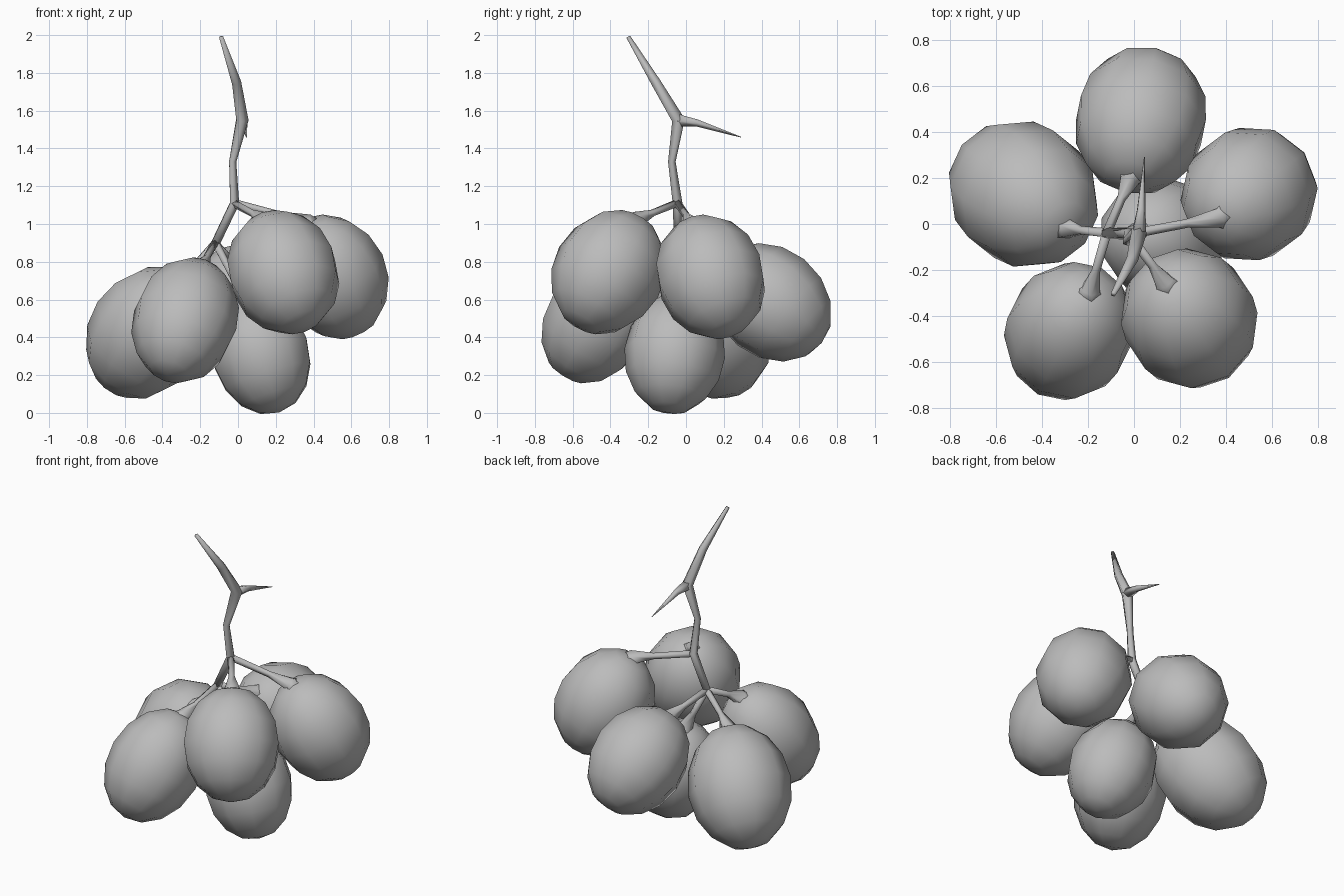
import bpy, bmesh, math
from mathutils import Vector, Matrix

cube = bpy.data.objects.get("Cube")
if cube:
    bpy.data.objects.remove(cube)

grey = bpy.data.materials.new("soft_grey")
grey.use_nodes = True
grey.diffuse_color = (0.5, 0.5, 0.5, 1)
grey.node_tree.nodes["Principled BSDF"].inputs["Base Color"].default_value = (0.5, 0.5, 0.5, 1)


def finish(name, bm):
    bmesh.ops.recalc_face_normals(bm, faces=bm.faces)
    mesh = bpy.data.meshes.new(name)
    bm.to_mesh(mesh)
    bm.free()
    mesh.materials.append(grey)
    mesh.shade_smooth()
    obj = bpy.data.objects.new(name, mesh)
    bpy.context.collection.objects.link(obj)
    return obj


def tube(name, points, radii, sides=5):
    """Tapered twig: one ring of vertices square to the path at each point."""
    bm = bmesh.new()
    pts = [Vector(p) for p in points]
    rings = []
    for i, (p, r) in enumerate(zip(pts, radii)):
        along = (pts[min(i + 1, len(pts) - 1)] - pts[max(i - 1, 0)]).normalized()
        side = along.cross(Vector((0.9, 0.3, 0.1))).normalized()
        up = along.cross(side)
        angles = [math.tau * k / sides for k in range(sides)]
        rings.append([bm.verts.new(p + r * (side * math.cos(a) + up * math.sin(a)))
                      for a in angles])
    for a, b in zip(rings, rings[1:]):
        for k in range(sides):
            n = (k + 1) % sides
            bm.faces.new((a[k], a[n], b[n], b[k]))
    bm.faces.new(rings[0])
    bm.faces.new(rings[-1])
    return finish(name, bm)


def fruit(name, centre, axis, long, short, node):
    """Faceted egg hanging along its axis, with a flared stalk from the node."""
    centre, axis = Vector(centre), Vector(axis).normalized()
    turn = axis.to_track_quat('-Z', 'Y').to_matrix().to_4x4()
    size = Matrix.Diagonal((short, short, long, 1))
    bm = bmesh.new()
    bmesh.ops.create_uvsphere(bm, u_segments=10, v_segments=8, radius=1.02,
                              matrix=Matrix.Translation(centre) @ turn @ size)
    finish(name, bm)
    pole, node = centre - axis * long, Vector(node)
    tube(name + "_stalk",
         [node, node.lerp(pole, 0.65), pole, pole + axis * 0.05],
         [0.022, 0.02, 0.045, 0.085])


# Main stem with its side spur
upper = (-0.02, -0.045, 1.11)
lower = (-0.12, -0.04, 0.9)
fork = (0.02, -0.04, 1.55)
tube("main_stem",
     [(-0.09, -0.305, 1.99), (-0.01, -0.16, 1.75), fork,
      (-0.03, -0.075, 1.33), upper, lower],
     [0.012, 0.027, 0.036, 0.021, 0.027, 0.025])
tube("stem_spur", [fork, (0.03, 0.06, 1.535), (0.045, 0.29, 1.46)],
     [0.034, 0.02, 0.002])

# Fruits: centre, hanging direction, long and short radius, stem node
fruit("front_left_fruit", (0.24, -0.41, 0.745), (0.3, -0.45, -0.8), 0.34, 0.29, upper)
fruit("left_fruit", (0.5, 0.13, 0.72), (0.4, 0.3, -0.85), 0.337, 0.285, upper)
fruit("front_right_fruit", (-0.28, -0.465, 0.49), (-0.25, -0.5, -0.8), 0.352, 0.275, lower)
fruit("right_fruit", (-0.48, 0.13, 0.425), (-0.5, 0.4, -0.75), 0.375, 0.305, lower)
fruit("back_fruit", (0.03, 0.45, 0.585), (0.15, 0.75, -0.6), 0.341, 0.285, lower)
fruit("bottom_fruit", (0.12, -0.06, 0.315), (0.3, -0.1, -0.95), 0.323, 0.262, lower)
